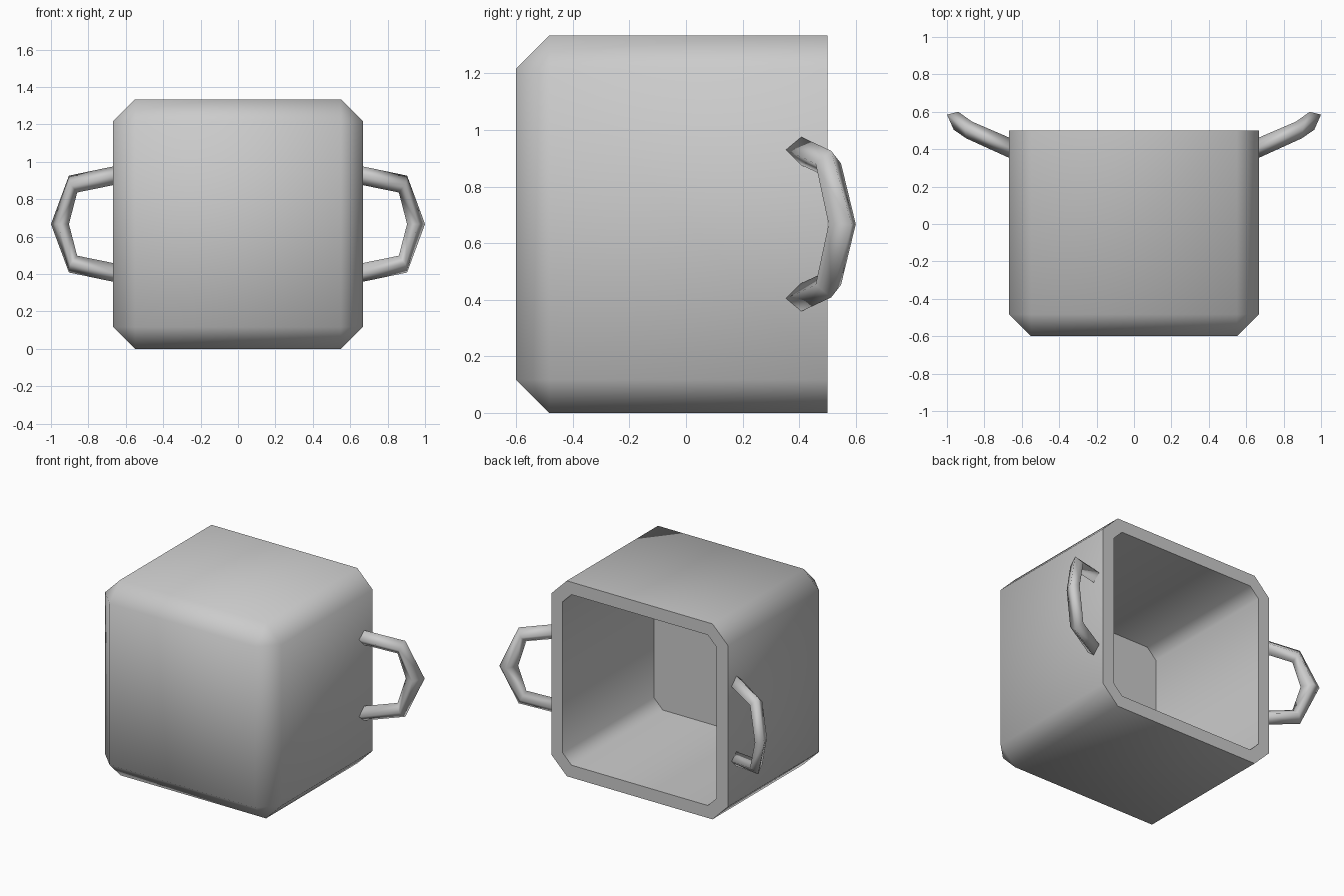
import bpy, bmesh, math
from mathutils import Vector

cube = bpy.data.objects.get("Cube")
if cube:
    bpy.data.objects.remove(cube, do_unlink=True)

gray = bpy.data.materials.new("plain gray")
gray.use_nodes = True
gray.diffuse_color = (0.6, 0.6, 0.6, 1)
gray.node_tree.nodes["Principled BSDF"].inputs["Base Color"].default_value = (0.6, 0.6, 0.6, 1)


def finish(bm, name):
    bmesh.ops.recalc_face_normals(bm, faces=bm.faces)
    mesh = bpy.data.meshes.new(name)
    bm.to_mesh(mesh)
    bm.free()
    mesh.materials.append(gray)
    obj = bpy.data.objects.new(name, mesh)
    bpy.context.collection.objects.link(obj)
    return obj


# Pot body: chamfered box lying on its side, open toward the back
FRONT, RIM, FLOOR, HALF, CHAMFER, WALL = -0.6, 0.5, -0.485, 0.667, 0.117, 0.085
bm = bmesh.new()
bmesh.ops.create_cube(bm, size=1)
for v in bm.verts:
    v.co = (math.copysign(HALF, v.co.x), RIM if v.co.y > 0 else FRONT,
            2 * HALF if v.co.z > 0 else 0)
edges = [e for e in bm.edges if any(v.co.y < 0 for v in e.verts)]
bmesh.ops.bevel(bm, geom=edges, offset=CHAMFER, offset_type='OFFSET',
                segments=1, profile=0.5, affect='EDGES')

# Rim and hollow inside
bm.faces.ensure_lookup_table()
mouth = max(bm.faces, key=lambda f: f.calc_center_median().y)
bmesh.ops.inset_individual(bm, faces=[mouth], thickness=WALL, use_even_offset=True)
hollow = bmesh.ops.extrude_discrete_faces(bm, faces=[mouth])["faces"][0]
for v in hollow.verts:
    v.co.y = FLOOR
bmesh.ops.remove_doubles(bm, verts=bm.verts, dist=0.0001)
body = finish(bm, "pot_body")
bpy.ops.object.select_all(action='DESELECT')
body.select_set(True)
bpy.context.view_layer.objects.active = body
bpy.ops.object.shade_smooth_by_angle(angle=math.radians(60))

# Handles: four-sided tube; each station is centre, outward offset, sideways offset
MID = HALF
upper = [
    (Vector((0.62, 0.387, 0.268)), Vector((0, 0, 0.05)), Vector((-0.02, 0.046, 0))),
    (Vector((0.882, 0.503, 0.214)), Vector((0.022, 0.01, 0.045)), Vector((-0.015, 0.045, 0))),
]
apex = [(Vector((0.952, 0.552, 0)), Vector((0.048, 0.033, 0)), Vector((-0.012, 0.048, 0)))]
flip = Vector((1, 1, -1))
stations = upper + apex + [tuple(p * flip for p in s) for s in reversed(upper)]


def handle(name, side):
    bm = bmesh.new()
    rings = []
    for centre, out, across in stations:
        ring = []
        for offset in (out, across, -out, -across):
            p = centre + offset
            ring.append(bm.verts.new((side * p.x, p.y, p.z + MID)))
        rings.append(ring)
    for a, b in zip(rings, rings[1:]):
        for i in range(4):
            j = (i + 1) % 4
            bm.faces.new((a[i], a[j], b[j], b[i]))
    bm.faces.new(rings[0])
    bm.faces.new(rings[-1])
    obj = finish(bm, name)
    obj.data.shade_smooth()


handle("left_handle", 1)
handle("right_handle", -1)
